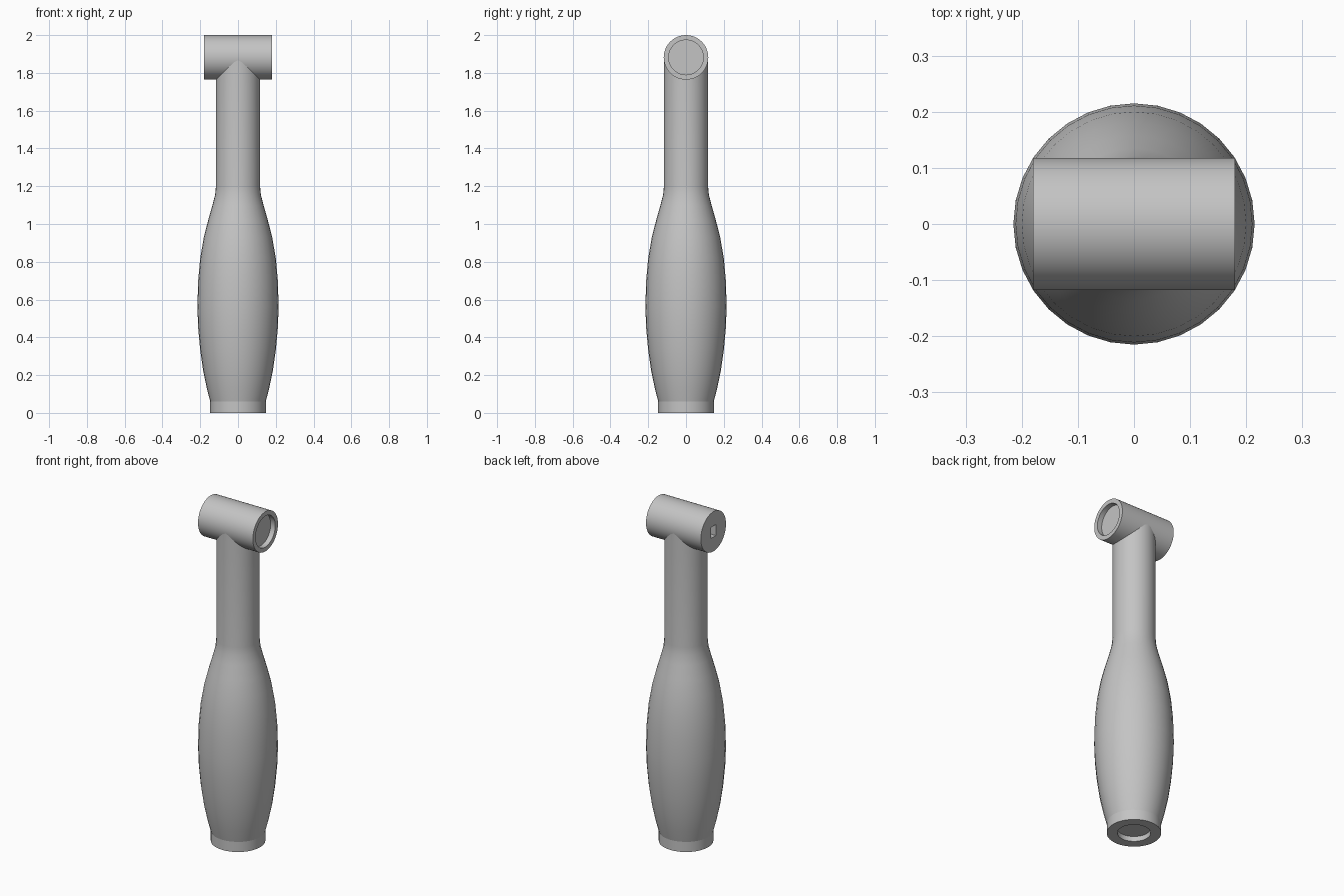
import bpy, bmesh, math
from mathutils import Matrix

cube = bpy.data.objects.get("Cube")
if cube:
    bpy.data.objects.remove(cube)

grey = bpy.data.materials.new("plain_grey")
grey.use_nodes = True
grey.diffuse_color = (0.55, 0.55, 0.55, 1)
grey.node_tree.nodes["Principled BSDF"].inputs["Base Color"].default_value = (0.55, 0.55, 0.55, 1)


def finish(name, bm):
    bmesh.ops.remove_doubles(bm, verts=bm.verts, dist=1e-5)
    bmesh.ops.recalc_face_normals(bm, faces=bm.faces)
    mesh = bpy.data.meshes.new(name)
    bm.to_mesh(mesh)
    bm.free()
    mesh.materials.append(grey)
    obj = bpy.data.objects.new(name, mesh)
    bpy.context.collection.objects.link(obj)
    return obj


def lathe(name, profile, sides=32, matrix=Matrix()):
    """Spin a closed (radius, height) profile around z, then place it."""
    bm = bmesh.new()
    verts = [bm.verts.new((r, 0, z)) for r, z in profile]
    edges = [bm.edges.new(pair) for pair in zip(verts, verts[1:])]
    bmesh.ops.spin(bm, geom=verts + edges, axis=(0, 0, 1), cent=(0, 0, 0),
                   angle=math.tau, steps=sides)
    bmesh.ops.transform(bm, matrix=matrix, verts=bm.verts)
    return finish(name, bm)


def smooth(obj):
    bpy.ops.object.select_all(action='DESELECT')
    obj.select_set(True)
    bpy.context.view_layer.objects.active = obj
    bpy.ops.object.shade_smooth_by_angle(angle=math.radians(30))


HEAD_Z, HEAD_R, HALF = 1.882, 0.118, 0.18

# Base ring with a shallow round recess underneath
base = lathe("base_ring", [(0, 0.03), (0.09, 0.03), (0.09, 0), (0.147, 0),
                           (0.147, 0.06), (0, 0.06)])

# Swelling grip running up into a straight neck
grip = lathe("grip_and_neck", [
    (0, 0.06), (0.147, 0.06), (0.165, 0.13), (0.184, 0.22), (0.2, 0.33),
    (0.211, 0.45), (0.215, 0.56), (0.211, 0.7), (0.2, 0.82), (0.181, 0.93),
    (0.158, 1.02), (0.135, 1.1), (0.121, 1.155), (0.117, 1.2),
    (0.117, HEAD_Z), (0, HEAD_Z)])

# Cross head, with a round recess in its left end
along_x = Matrix.Translation((0, 0, HEAD_Z)) @ Matrix.Rotation(math.pi / 2, 4, 'Y')
head = lathe("cross_head", [(0, -HALF), (HEAD_R, -HALF), (HEAD_R, HALF),
                            (0.092, HALF), (0.092, HALF - 0.03), (0, HALF - 0.03)],
             sides=48, matrix=along_x)

# Small rectangular socket in the right end
bm = bmesh.new()
bmesh.ops.create_cube(bm, size=1, matrix=Matrix.Translation((-HALF, 0, HEAD_Z))
                      @ Matrix.Diagonal((0.08, 0.045, 0.065, 1)))
cutter = finish("socket_cutter", bm)
cutter.hide_render = True
cut = head.modifiers.new("socket", 'BOOLEAN')
cut.operation = 'DIFFERENCE'
cut.solver = 'EXACT'
cut.object = cutter
bpy.context.view_layer.objects.active = head
bpy.ops.object.modifier_apply(modifier=cut.name)
bpy.data.objects.remove(cutter)

for part in (base, grip, head):
    smooth(part)
